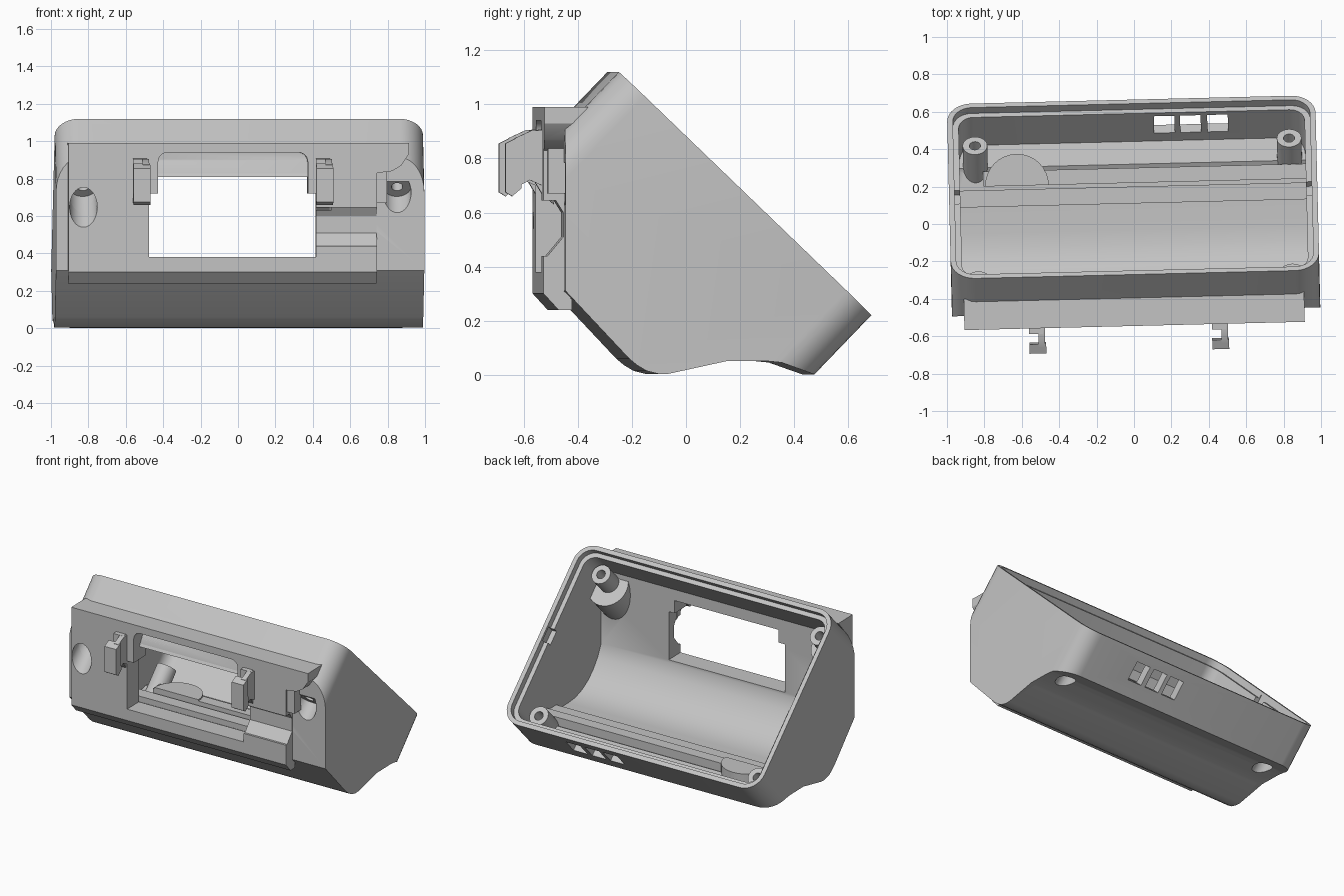
import bpy, bmesh, math
from mathutils import Matrix, Vector

if "Cube" in bpy.data.objects:
    bpy.data.objects.remove(bpy.data.objects["Cube"])

grey = bpy.data.materials.new("plain_grey")
grey.use_nodes = True
grey.diffuse_color = (0.55, 0.55, 0.55, 1)
grey.node_tree.nodes["Principled BSDF"].inputs["Base Color"].default_value = (0.55, 0.55, 0.55, 1)

# Tilted frame of the open face: x, down the slope, out of the face
TOP, LOW = Vector((0, -0.27, 1.12)), Vector((0, 0.665, 0.22))
LENGTH = (LOW - TOP).length
down = (LOW - TOP).normalized()
out = Vector((1, 0, 0)).cross(down)
FACE = Matrix.Translation(TOP) @ Matrix(((1, 0, 0), down, out)).transposed().to_4x4()
HALF = 0.985


def prism(name, points, vector, matrix=None):
    """Extrude a closed polygon along a vector."""
    bm = bmesh.new()
    face = bm.faces.new([bm.verts.new(p) for p in points])
    new = bmesh.ops.extrude_face_region(bm, geom=[face])["geom"]
    bmesh.ops.translate(bm, verts=[g for g in new if isinstance(g, bmesh.types.BMVert)], vec=vector)
    bmesh.ops.recalc_face_normals(bm, faces=bm.faces)
    if matrix:
        bm.transform(matrix)
    mesh = bpy.data.meshes.new(name)
    bm.to_mesh(mesh)
    bm.free()
    mesh.materials.append(grey)
    obj = bpy.data.objects.new(name, mesh)
    bpy.context.collection.objects.link(obj)
    return obj


def side_profile(name, points, x0, x1):
    return prism(name, [(x0, y, z) for y, z in points], (x1 - x0, 0, 0))


def box(name, x0, x1, y0, y1, z0, z1):
    return side_profile(name, [(y0, z0), (y1, z0), (y1, z1), (y0, z1)], x0, x1)


def tube(name, x, u, radius, d0, d1):
    """Solid cylinder square to the open face, between two depths."""
    ring = [(x + radius * math.cos(a), u + radius * math.sin(a), -d1)
            for a in (math.tau * i / 32 for i in range(32))]
    return prism(name, ring, (0, 0, d1 - d0), FACE)


def rounded_prism(name, inset, radius, d0, d1):
    """Rounded rectangle following the open face."""
    hx, hu = HALF - inset - radius, LENGTH / 2 - inset - radius
    ring = []
    for k, (sx, su) in enumerate(((1, 1), (-1, 1), (-1, -1), (1, -1))):
        for i in range(9):
            a = math.pi / 2 * (k + i / 8)
            ring.append((sx * hx + radius * math.cos(a),
                         LENGTH / 2 + su * hu + radius * math.sin(a), -d1))
    return prism(name, ring, (0, 0, d1 - d0), FACE)


def combine(target, tool, operation="DIFFERENCE", keep=False):
    mod = target.modifiers.new("combine", "BOOLEAN")
    mod.operation, mod.solver, mod.object = operation, "EXACT", tool
    graph = bpy.context.evaluated_depsgraph_get()
    mesh = bpy.data.meshes.new_from_object(target.evaluated_get(graph))
    target.modifiers.clear()
    target.data = mesh
    if not keep:
        bpy.data.objects.remove(tool)


def cut(targets, tool):
    for t in targets:
        combine(t, tool, keep=True)
    bpy.data.objects.remove(tool)


# Outer shell
outline = [(-0.47, 1.3), (-0.47, 0.31), (-0.235, 0.06), (-0.205, 0.035), (-0.17, 0.014),
           (-0.125, 0.003), (-0.09, 0.003), (0.125, 0.05), (0.28, 0.05), (0.33, 0.045),
           (0.456, 0), (0.9, -0.1), (0.9, 1.3)]
shell = rounded_prism("enclosure_body", 0, 0.13, 0, 1.3)
combine(shell, side_profile("outline", outline, -1.2, 1.2), "INTERSECT")
solid = shell.copy()
solid.data = shell.data.copy()
bpy.context.collection.objects.link(solid)

# Cavity with a curved floor, and a stepped rim
hollow = [(-0.41, 1.4), (-0.41, 0.36), (-0.37, 0.28), (-0.32, 0.215), (-0.26, 0.16),
          (-0.19, 0.12), (-0.11, 0.095), (-0.03, 0.09), (0.3, 0.09), (0.32, 0.1),
          (0.46, 0.07), (0.9, 0.07), (0.9, 1.4)]
cavity = rounded_prism("cavity", 0.06, 0.08, -0.1, 1.3)
combine(cavity, side_profile("hollow", hollow, -1.2, 1.2), "INTERSECT")
combine(shell, cavity)
combine(shell, rounded_prism("rim_step", 0.03, 0.1, -0.1, 0.045))

# Screw posts, access housings and floor ribs, trimmed to the shell
NEAR, FAR = 0.13, LENGTH - 0.15
inside = []
for x in (-0.84, 0.84):
    inside.append(tube("upper_post", x, NEAR, 0.066, 0.15, 0.6))
    inside.append(tube("upper_housing", x, NEAR + 0.02, 0.14 if x > 0 else 0.11, 0.29, 0.7))
    inside.append(tube("lower_post", x, FAR, 0.066, 0.17, 0.6))
inside.append(box("floor_rib", -0.95, 0.95, 0.11, 0.2, 0.03, 0.13))
inside.append(box("floor_rib", -0.8, 0.95, 0.22, 0.3, 0.03, 0.15))
half_disc = [(-0.62 + 0.17 * math.cos(math.pi * i / 16), 0.22 + 0.17 * math.sin(math.pi * i / 16), 0.05)
             for i in range(17)]
inside.append(prism("floor_bump", half_disc, (0, 0, 0.11)))
for part in inside:
    combine(part, solid, "INTERSECT", keep=True)
    combine(shell, part, "UNION")
bpy.data.objects.remove(solid)

# Raised mounting plate on the front
plate = side_profile("front_plate", [(-0.44, 0.24), (-0.49, 0.24), (-0.545, 0.3), (-0.545, 0.99),
                                     (-0.38, 0.99), (-0.44, 0.92)], -0.92, 0.9)
corner = [(0.73, -0.8, 0.1), (1.1, -0.8, 0.1), (1.1, -0.8, 0.94), (0.9, -0.8, 0.93),
          (0.86, -0.8, 0.87), (0.81, -0.8, 0.84), (0.73, -0.8, 0.83)]
combine(plate, prism("corner_cut", corner, (0, 0.6, 0)))
# Rail groove right of the window
combine(plate, side_profile("groove", [(-0.7, 0.44), (-0.53, 0.44), (-0.472, 0.51), (-0.472, 0.6),
                                       (-0.5, 0.645), (-0.7, 0.645)], 0.3, 0.8))

# Window with a rounded, recessed top
both = [shell, plate]
cut(both, box("window", -0.49, 0.405, -0.8, -0.3, 0.38, 0.72))
cut(both, box("window_top", -0.44, 0.36, -0.8, -0.3, 0.7, 0.81))
recess = side_profile("recess", [(-0.8, 0.7), (-0.48, 0.7), (-0.48, 0.81), (-0.43, 0.9),
                                 (-0.43, 0.94), (-0.8, 0.94)], -0.44, 0.36)
arch = []
for cx, start in ((0.31, 0), (-0.39, math.pi / 2)):
    for i in range(7):
        a = start + math.pi / 12 * i
        arch.append((cx + 0.05 * math.cos(a), -0.9, 0.89 + 0.05 * math.sin(a)))
arch += [(-0.44, -0.9, 0.6), (0.36, -0.9, 0.6)]
combine(recess, prism("arch", arch, (0, 0.8, 0)), "INTERSECT")
cut(both, recess)

# Screw holes and access bores
for x in (-0.84, 0.84):
    for u, depth, radius in ((NEAR, 0.38, 0.074), (FAR, 0.3, 0.058)):
        cut(both, tube("access_bore", x, u, radius, depth, 1))
        combine(shell, tube("screw_hole", x, u, 0.03, 0.1, 0.5))

# Vents in the lower wall
for x in (0.12, 0.26, 0.405):
    vent = [(x, LENGTH - 0.12, -0.2), (x + 0.11, LENGTH - 0.12, -0.2),
            (x + 0.11, LENGTH - 0.12, -0.07), (x, LENGTH - 0.12, -0.07)]
    combine(shell, prism("vent", vent, (0, 0.3, 0), FACE))

# Notches in the side ledges
for x in (-0.94, 0.94):
    notch = [(x - 0.02, 0.6, -0.08), (x + 0.02, 0.6, -0.08), (x + 0.02, 0.7, -0.08), (x - 0.02, 0.7, -0.08)]
    combine(shell, prism("ledge_notch", notch, (0, 0, 0.06), FACE))

parts = [shell, plate, box("plate_tab", 0.725, 0.785, -0.53, -0.45, 0.67, 0.9)]

# Two hooked clips beside the window
hook = [(-0.63, 0.88), (-0.68, 0.855), (-0.68, 0.675), (-0.655, 0.66), (-0.62, 0.69)]
arm = [(-0.5, 0.9), (-0.58, 0.905), (-0.645, 0.875), (-0.645, 0.69), (-0.59, 0.72),
       (-0.545, 0.7), (-0.5, 0.63)]
leg = [(-0.5, 0.91), (-0.575, 0.905), (-0.575, 0.72), (-0.545, 0.67), (-0.5, 0.63)]
for side, x in (("right", -0.53), ("left", 0.448)):
    parts.append(side_profile(side + "_clip_hook", hook, x - 0.045, x + 0.045))
    parts.append(side_profile(side + "_clip_arm", arm, x + 0.005, x + 0.04))
    parts.append(side_profile(side + "_clip_leg", leg, x - 0.045, x + 0.03))

# Slight turn of the whole model, and shading
turn = Matrix.Rotation(math.radians(1.4), 4, "Z")
bpy.ops.object.select_all(action="DESELECT")
for part in parts:
    part.data.transform(turn)
    part.select_set(True)
bpy.context.view_layer.objects.active = shell
bpy.ops.object.shade_smooth_by_angle(angle=math.radians(30))
